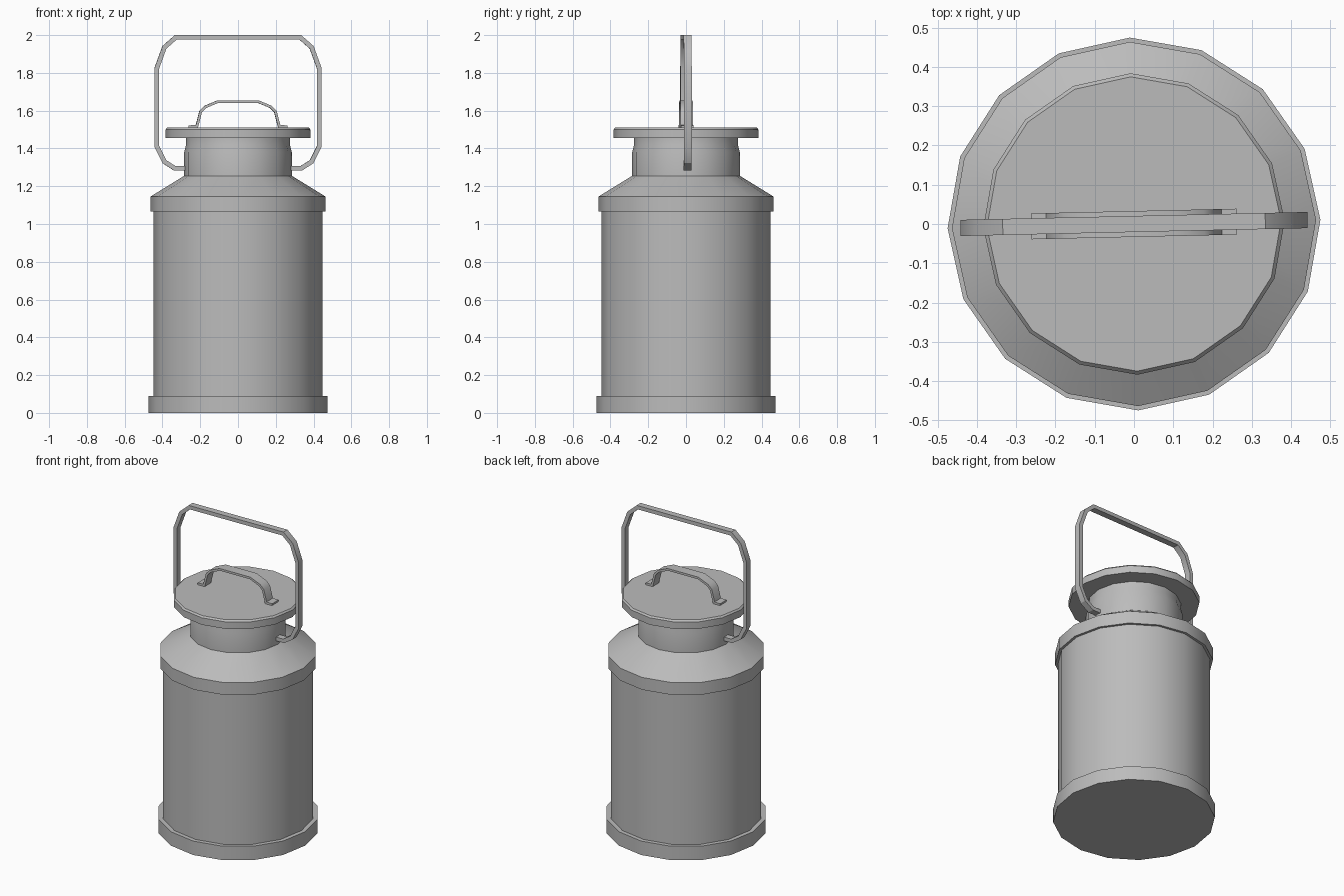
import bpy, bmesh, math
from mathutils import Vector

if "Cube" in bpy.data.objects:
    bpy.data.objects.remove(bpy.data.objects["Cube"], do_unlink=True)

SIDES = 16
TWIST = math.radians(1.3)

metal = bpy.data.materials.new("grey_metal")
metal.use_nodes = True
GREY = (0.5, 0.5, 0.5, 1)
metal.diffuse_color = GREY
metal.node_tree.nodes["Principled BSDF"].inputs["Base Color"].default_value = GREY


def finish(name, bm):
    bmesh.ops.recalc_face_normals(bm, faces=bm.faces)
    mesh = bpy.data.meshes.new(name)
    bm.to_mesh(mesh)
    bm.free()
    mesh.materials.append(metal)
    obj = bpy.data.objects.new(name, mesh)
    obj.rotation_euler.z = TWIST
    bpy.context.collection.objects.link(obj)
    bpy.ops.object.select_all(action="DESELECT")
    obj.select_set(True)
    bpy.context.view_layer.objects.active = obj
    bpy.ops.object.shade_smooth_by_angle(angle=math.radians(30))
    return obj


def lathe(name, profile):
    """Turn a (radius, height) profile into a closed solid."""
    bm = bmesh.new()
    rings = []
    for r, z in profile:
        rings.append([bm.verts.new((r * math.cos(math.tau * i / SIDES),
                                    r * math.sin(math.tau * i / SIDES), z))
                      for i in range(SIDES)])
    for low, high in zip(rings, rings[1:]):
        for i in range(SIDES):
            j = (i + 1) % SIDES
            bm.faces.new((low[i], low[j], high[j], high[i]))
    bm.faces.new(rings[0])
    bm.faces.new(rings[-1])
    return finish(name, bm)


def strap(name, half_path, thick, width):
    """Sweep a flat bar along an (x, z) path that is mirrored over x = 0."""
    path = [Vector((-x, z)) for x, z in half_path]
    path += [Vector(p) for p in reversed(half_path)]
    bm = bmesh.new()
    rings = []
    for i, p in enumerate(path):
        before = (p - path[i - 1]).normalized() if i else None
        after = (path[i + 1] - p).normalized() if i + 1 < len(path) else None
        d1, d2 = before or after, after or before
        t = (d1 + d2).normalized()
        n = Vector((-t.y, t.x)) * (thick / 2) / max(t.dot(d1), 0.5)
        rings.append([bm.verts.new((q.x, y, q.y)) for q, y in
                      ((p + n, -width / 2), (p + n, width / 2),
                       (p - n, width / 2), (p - n, -width / 2))])
    for a, b in zip(rings, rings[1:]):
        for i in range(4):
            j = (i + 1) % 4
            bm.faces.new((a[i], a[j], b[j], b[i]))
    bm.faces.new(rings[0])
    bm.faces.new(rings[-1])
    return finish(name, bm)


# Can: foot band, straight body, shoulder band, sloping shoulder, neck
lathe("can_body", [(0.475, 0), (0.475, 0.09), (0.448, 0.09), (0.448, 1.065),
                   (0.464, 1.065), (0.464, 1.145), (0.285, 1.255),
                   (0.285, 1.38), (0.275, 1.42), (0.275, 1.46)])

# Lid with a thin chamfered rim
lathe("lid", [(0.384, 1.455), (0.384, 1.5), (0.375, 1.51)])

# Small grip on the lid
strap("lid_grip", [(0.262, 1.515), (0.218, 1.517), (0.198, 1.595),
                   (0.175, 1.619), (0.107, 1.648)], 0.014, 0.066)

# Tall carrying bail, ends set into the neck
strap("carry_handle", [(0.265, 1.295), (0.335, 1.295), (0.39, 1.33),
                       (0.43, 1.41), (0.43, 1.825), (0.39, 1.935),
                       (0.33, 1.988)], 0.024, 0.041)
